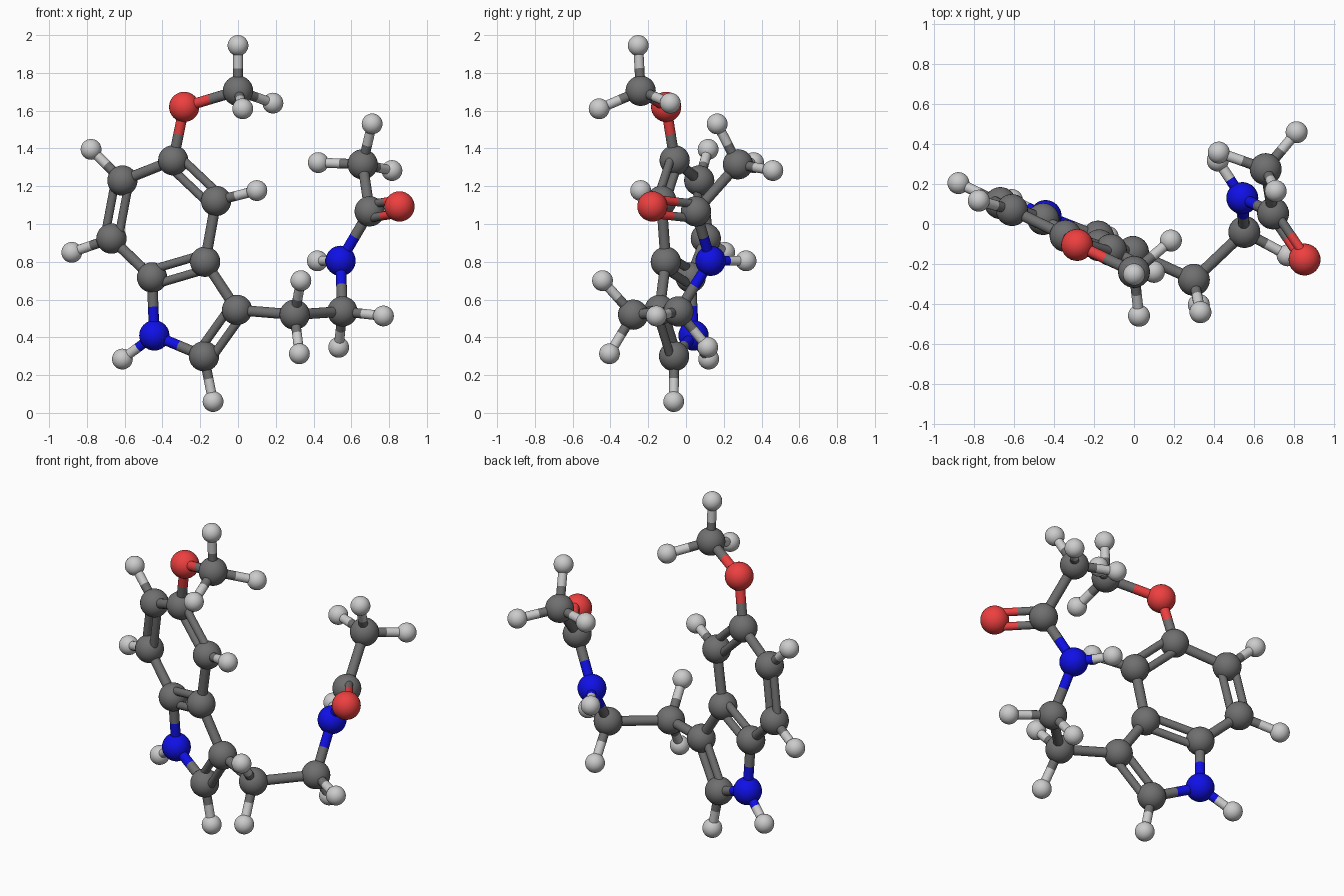
import bpy, bmesh
from mathutils import Vector

if "Cube" in bpy.data.objects:
    bpy.data.objects.remove(bpy.data.objects["Cube"])

# element: ball radius, colour
KINDS = {
    "carbon": (0.08, (0.16, 0.16, 0.16, 1)),
    "oxygen": (0.08, (0.85, 0.05, 0.05, 1)),
    "nitrogen": (0.08, (0.005, 0.005, 0.8, 1)),
    "hydrogen": (0.055, (0.6, 0.6, 0.6, 1)),
}
MATS = {}
for kind, (_, col) in KINDS.items():
    MATS[kind] = bpy.data.materials.new(kind)
    MATS[kind].diffuse_color = col

ELEMENT = {"C": "carbon", "O": "oxygen", "N": "nitrogen", "H": "hydrogen"}

# heavy atoms: first letter gives the element
HEAVY = {
    "O_ether": (-.285, -.105, 1.62), "C_methoxy": (0, -.24, 1.705),
    "C5": (-.343, -.06, 1.337), "C6": (-.612, .07, 1.23),
    "C7": (-.67, .105, .923), "C7a": (-.455, .025, .717),
    "N_ring": (-.443, .04, .41), "C2": (-.18, -.063, .30),
    "C3": (-.005, -.14, .545), "C3a": (-.174, -.107, .80),
    "C4": (-.116, -.13, 1.122), "C_chain_a": (.30, -.28, .52),
    "C_chain_b": (.553, -.04, .537), "N_amide": (.543, .13, .805),
    "C_carbonyl": (.697, .053, 1.067), "O_carbonyl": (.855, -.178, 1.093),
    "C_methyl": (.66, .275, 1.316),
}
# hydrogens, grouped by the atom that carries them
HYDROGENS = {
    "C_methoxy": [(0, -.253, 1.945), (.185, -.083, 1.64), (.025, -.46, 1.61)],
    "C6": [(-.778, .117, 1.395)], "C7": [(-.88, .205, .85)],
    "N_ring": [(-.612, .12, .285)], "C2": [(-.132, -.065, .06)],
    "C4": [(.10, -.24, 1.177)],
    "C_chain_a": [(.333, -.442, .70), (.325, -.405, .313)],
    "C_chain_b": [(.77, -.157, .513), (.533, .115, .347)],
    "N_amide": [(.42, .318, .805)],
    "C_methyl": [(.71, .165, 1.53), (.425, .358, 1.325), (.815, .46, 1.283)],
}
SINGLE = [("O_ether", "C_methoxy"), ("O_ether", "C5"), ("C5", "C6"),
          ("C7", "C7a"), ("C7a", "N_ring"), ("N_ring", "C2"), ("C3", "C3a"),
          ("C3a", "C4"), ("C3", "C_chain_a"), ("C_chain_a", "C_chain_b"),
          ("C_chain_b", "N_amide"), ("N_amide", "C_carbonyl"),
          ("C_carbonyl", "C_methyl")]
# double bonds with a third atom fixing the plane of the two rods
DOUBLE = [("C5", "C4", "C6"), ("C6", "C7", "C5"), ("C7a", "C3a", "C7"),
          ("C2", "C3", "N_ring"), ("C_carbonyl", "O_carbonyl", "N_amide")]


def finish(bm, name, kind):
    me = bpy.data.meshes.new(name)
    bm.to_mesh(me)
    bm.free()
    me.materials.append(MATS[kind])
    ob = bpy.data.objects.new(name, me)
    bpy.context.collection.objects.link(ob)
    return ob


def ball(name, kind, pos):
    bm = bmesh.new()
    bmesh.ops.create_uvsphere(bm, u_segments=32, v_segments=16, radius=KINDS[kind][0])
    for f in bm.faces:
        f.smooth = True
    finish(bm, name, kind).location = pos


def rod(name, kind, a, b, r):
    d = b - a
    bm = bmesh.new()
    bmesh.ops.create_cone(bm, cap_ends=True, segments=16, radius1=r, radius2=r, depth=d.length)
    for f in bm.faces:
        f.smooth = len(f.verts) == 4
    for e in bm.edges:
        e.smooth = all(f.smooth for f in e.link_faces)
    ob = finish(bm, name, kind)
    ob.rotation_mode = "QUATERNION"
    ob.rotation_quaternion = d.to_track_quat("Z", "Y")
    ob.location = (a + b) / 2


def bond(a, b, kind_a, kind_b, r):
    # each half takes the colour of its own atom
    mid = (a + b) / 2
    if kind_a == kind_b:
        rod(kind_a + "_bond", kind_a, a, b, r)
    else:
        rod(kind_a + "_half_bond", kind_a, a, mid, r)
        rod(kind_b + "_half_bond", kind_b, b, mid, r)


P = {n: Vector(p) for n, p in HEAVY.items()}
K = {n: ELEMENT[n[0]] for n in HEAVY}

# atoms
for n in P:
    ball(K[n] + "_atom", K[n], P[n])

# hydrogens with their bonds
for n, spots in HYDROGENS.items():
    for s in spots:
        ball("hydrogen_atom", "hydrogen", s)
        bond(P[n], Vector(s), K[n], "hydrogen", 0.026)

# single bonds
for a, b in SINGLE:
    bond(P[a], P[b], K[a], K[b], 0.028)

# double bonds: two parallel rods
for a, b, ref in DOUBLE:
    axis = (P[b] - P[a]).normalized()
    side = P[ref] - P[a]
    side = (side - axis * side.dot(axis)).normalized() * 0.04
    for s in (side, -side):
        bond(P[a] + s, P[b] + s, K[a], K[b], 0.023)

for m in bpy.data.materials:
    if m.users and not m.is_grease_pencil:
        m.use_nodes = True
        m.node_tree.nodes["Principled BSDF"].inputs["Base Color"].default_value = m.diffuse_color
